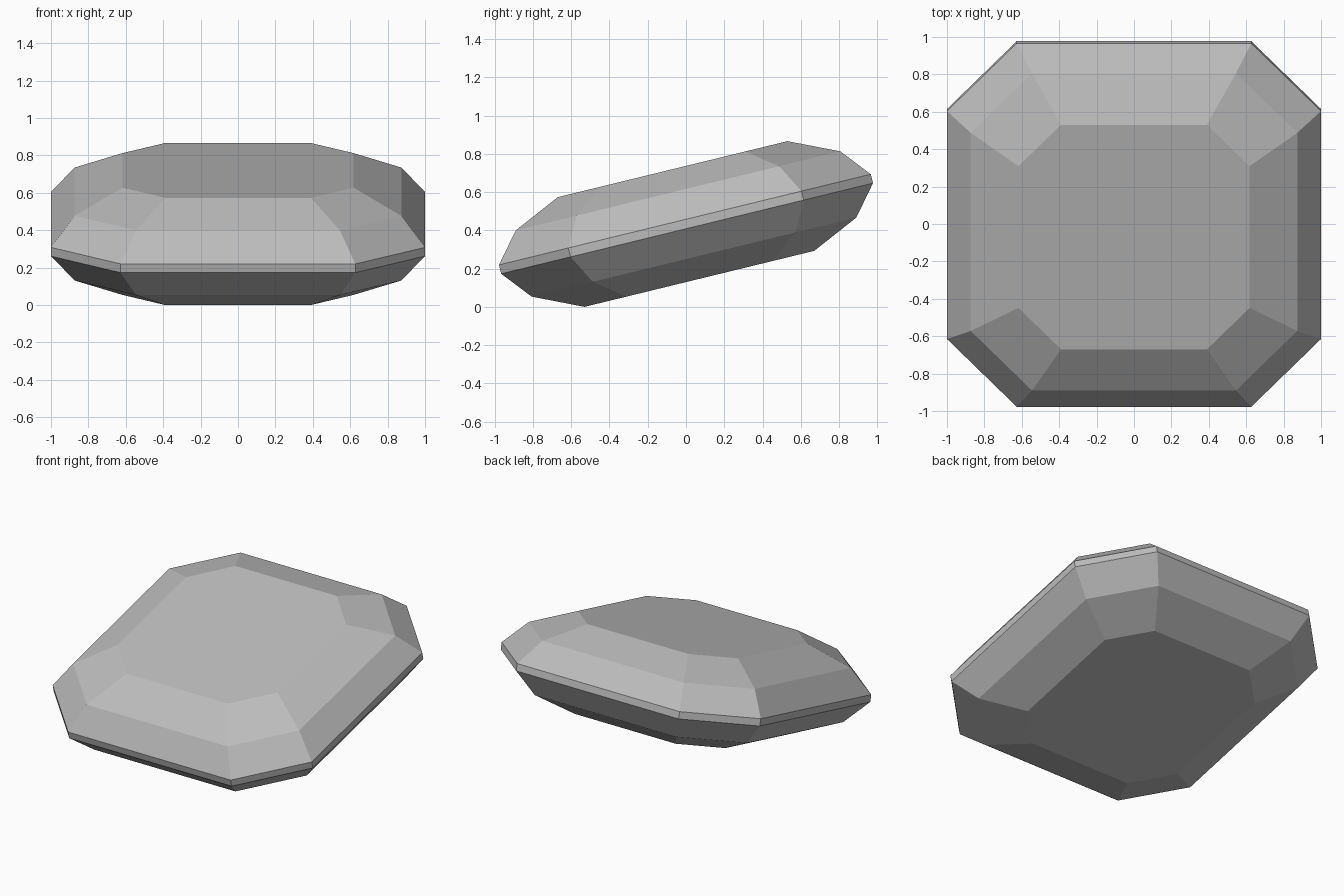
import bpy, bmesh, math
from mathutils import Matrix

cube = bpy.data.objects.get("Cube")
if cube:
    bpy.data.objects.remove(cube)

# Stone colour
stone = bpy.data.materials.new("grey_stone")
stone.use_nodes = True
colour = (0.5, 0.5, 0.5, 1)
stone.diffuse_color = colour
stone.node_tree.nodes["Principled BSDF"].inputs["Base Color"].default_value = colour

# Step-cut profile: half width, chamfer start and height of each ring
upper = [(1.0, 0.627, 0.024), (0.873, 0.545, 0.178), (0.618, 0.39, 0.295)]
profile = [(w, c, -z) for w, c, z in reversed(upper)] + upper


def octagon(bm, w, c, z):
    points = [(w, -c), (w, c), (c, w), (-c, w), (-w, c), (-w, -c), (-c, -w), (c, -w)]
    return [bm.verts.new((x, y, z)) for x, y in points]


# Cut gem: stacked octagons joined by flat facets
bm = bmesh.new()
rings = [octagon(bm, *step) for step in profile]
for low, high in zip(rings, rings[1:]):
    for i in range(8):
        j = (i + 1) % 8
        bm.faces.new((low[i], low[j], high[j], high[i]))
bm.faces.new(reversed(rings[0]))
bm.faces.new(rings[-1])

# Tip the gem towards the front and rest it on the ground
bm.transform(Matrix.Rotation(math.radians(13.7), 4, "X"))
lowest = min(v.co.z for v in bm.verts)
bmesh.ops.translate(bm, verts=bm.verts, vec=(0, 0, -lowest))

mesh = bpy.data.meshes.new("cut_gem")
bm.to_mesh(mesh)
bm.free()
mesh.materials.append(stone)
gem = bpy.data.objects.new("cut_gem", mesh)
bpy.context.collection.objects.link(gem)
